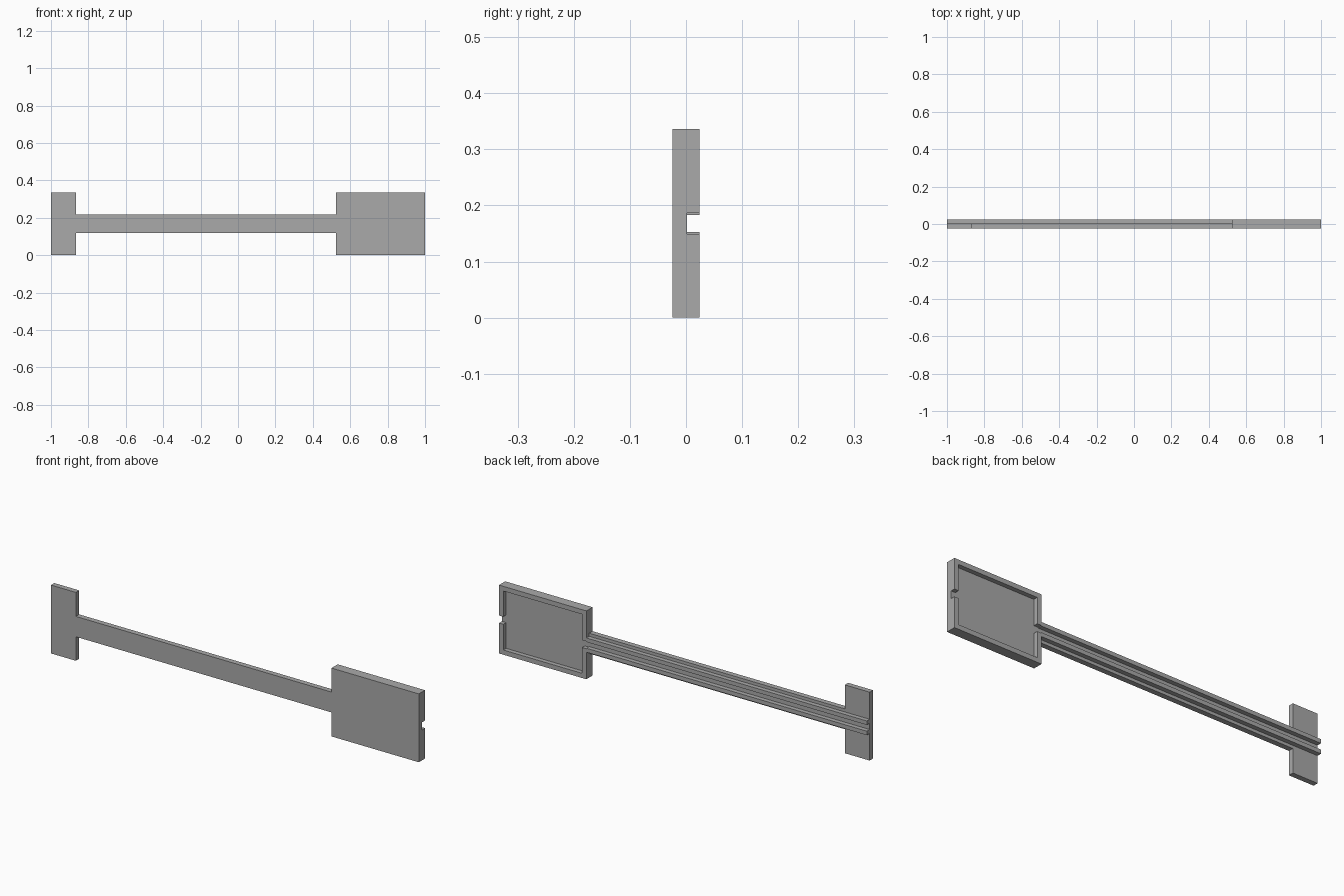
import bpy
import bmesh

cube = bpy.data.objects.get("Cube")
if cube:
    bpy.data.objects.remove(cube, do_unlink=True)

grey = bpy.data.materials.new("plain grey")
grey.use_nodes = True
COLOR = (0.4, 0.4, 0.4, 1)
grey.diffuse_color = COLOR
grey.node_tree.nodes["Principled BSDF"].inputs["Base Color"].default_value = COLOR

# Main dimensions
MID = 0.168                           # height of the long axis, half the full height
FRONT, FLOOR, BACK = -0.024, 0.002, 0.024
FOOT_X, TRAY_X = -0.865, 0.525        # where the beam meets the foot and the tray
BEAM = 0.05                           # half height of the beam
WALL, NOTCH = 0.023, 0.0185           # tray wall thickness, half height of its notches
RAIL_IN, RAIL_OUT = 0.0153, 0.035     # rail edges measured from the axis


def slab(name, outline, y0, y1):
    """Extrude an (x, height from axis) outline from y0 to y1."""
    bm = bmesh.new()
    face = bm.faces.new([bm.verts.new((x, y0, MID + h)) for x, h in outline])
    ext = bmesh.ops.extrude_face_region(bm, geom=[face])
    for v in ext["geom"]:
        if isinstance(v, bmesh.types.BMVert):
            v.co.y = y1
    bmesh.ops.recalc_face_normals(bm, faces=bm.faces)
    mesh = bpy.data.meshes.new(name)
    bm.to_mesh(mesh)
    bm.free()
    mesh.materials.append(grey)
    obj = bpy.data.objects.new(name, mesh)
    bpy.context.collection.objects.link(obj)
    return obj


def mirrored(half):
    """Complete an upper half outline with its lower reflection."""
    return half + [(x, -h) for x, h in reversed(half)]


# Flat base: foot, beam and tray floor in one outline
slab("base_plate", mirrored([
    (-1, MID), (FOOT_X, MID), (FOOT_X, BEAM),
    (TRAY_X, BEAM), (TRAY_X, MID), (1, MID)]), FRONT, FLOOR)

# Raised tray rim and channel rails, above and below the axis
for side, s in (("upper", 1), ("lower", -1)):
    rim = [(TRAY_X, NOTCH), (TRAY_X, MID), (1, MID), (1, NOTCH),
           (1 - WALL, NOTCH), (1 - WALL, MID - WALL),
           (TRAY_X + WALL, MID - WALL), (TRAY_X + WALL, NOTCH)]
    slab(side + "_tray_rim", [(x, s * h) for x, h in rim], FLOOR, BACK)
    rail = [(-1, RAIL_IN), (TRAY_X, RAIL_IN), (TRAY_X, RAIL_OUT), (-1, RAIL_OUT)]
    slab(side + "_rail", [(x, s * h) for x, h in rail], FLOOR, BACK)
